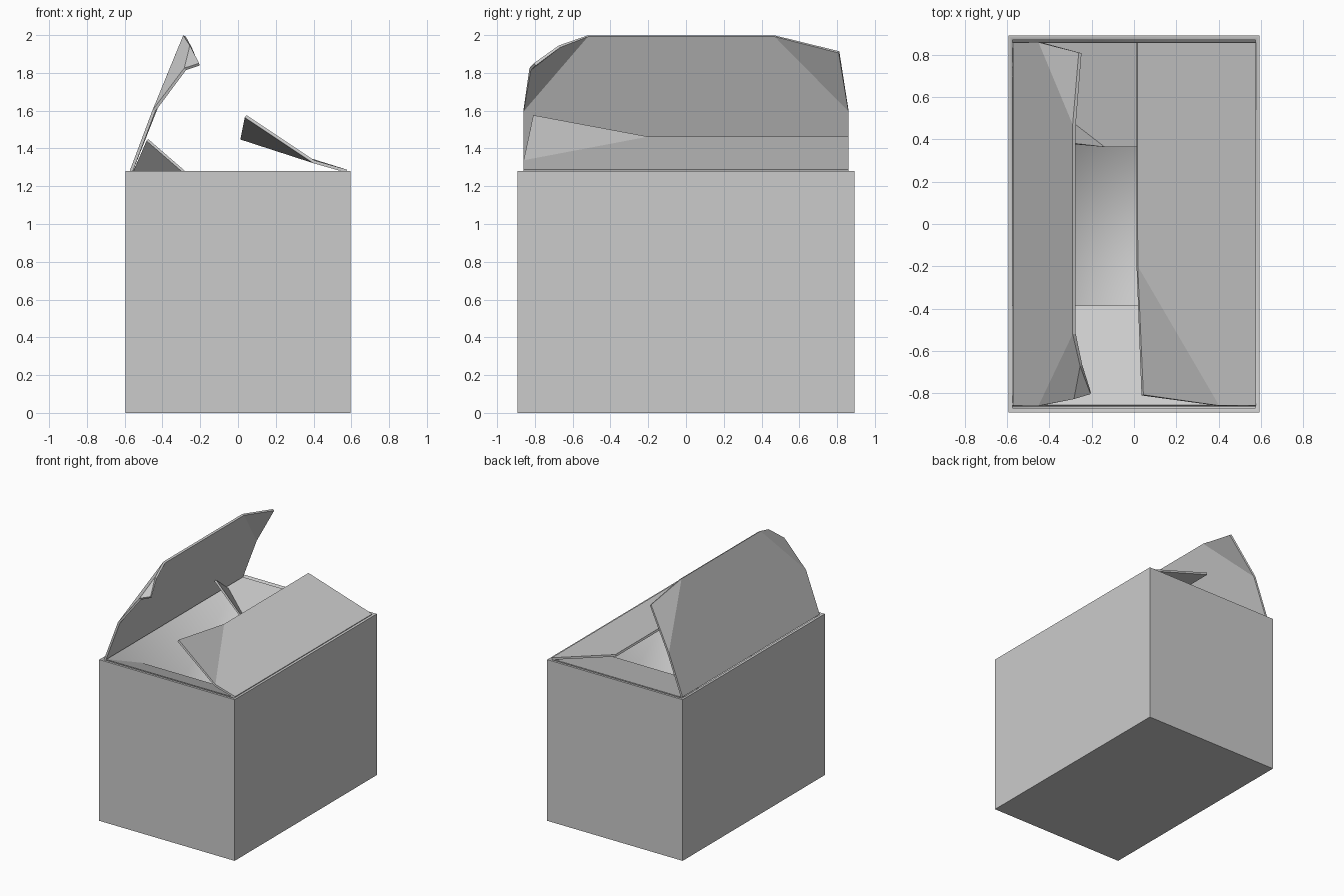
import bpy
import bmesh

if "Cube" in bpy.data.objects:
    bpy.data.objects.remove(bpy.data.objects["Cube"], do_unlink=True)

GREY = (0.6, 0.6, 0.6, 1)
card = bpy.data.materials.new("grey_card")
card.use_nodes = True
card.diffuse_color = GREY
card.node_tree.nodes["Principled BSDF"].inputs["Base Color"].default_value = GREY

HX, HY, RIM, WALL = 0.595, 0.892, 1.28, 0.02
IX, IY = HX - WALL, 0.86


def add_object(name, bm):
    mesh = bpy.data.meshes.new(name)
    bm.to_mesh(mesh)
    bm.free()
    mesh.materials.append(card)
    obj = bpy.data.objects.new(name, mesh)
    bpy.context.collection.objects.link(obj)
    return obj


def ring(bm, x, y, z):
    return [bm.verts.new((sx * x, sy * y, z))
            for sx, sy in ((-1, -1), (1, -1), (1, 1), (-1, 1))]


def carton():
    """Open box: flat outside, softly shaded inside."""
    bm = bmesh.new()
    loops = [ring(bm, HX, HY, 0), ring(bm, HX, HY, RIM),
             ring(bm, HX - WALL, HY - WALL, RIM), ring(bm, HX - WALL, HY - WALL, WALL)]
    bm.faces.new(loops[0][::-1])
    for n, (low, high) in enumerate(zip(loops, loops[1:])):
        for i in range(4):
            j = (i + 1) % 4
            f = bm.faces.new((low[i], low[j], high[j], high[i]))
            f.smooth = n > 0
    bm.faces.new(loops[3]).smooth = True
    for loop in loops[:2]:
        for i in range(4):
            bm.edges.get((loop[i], loop[(i + 1) % 4])).smooth = False
    return add_object("carton", bm)


def flap(name, points, faces, thickness=0.016):
    """Creased sheet of card."""
    bm = bmesh.new()
    verts = [bm.verts.new(p) for p in points]
    for f in faces:
        bm.faces.new([verts[i] for i in f])
    bmesh.ops.recalc_face_normals(bm, faces=bm.faces)
    obj = add_object(name, bm)
    solid = obj.modifiers.new("thickness", "SOLIDIFY")
    solid.thickness = thickness
    solid.offset = 0
    return obj


carton()

# Tall flap with both upper corners creased
flap("left_side_flap",
     [(-IX + 0.01, -IY, RIM), (-IX + 0.01, IY, RIM),
      (-0.445, IY, 1.6), (-0.283, 0.47, 1.995),
      (-0.283, -0.52, 1.995), (-0.445, -IY, 1.6),
      (-0.255, 0.81, 1.91),
      (-0.28, -0.825, 1.82), (-0.205, -0.8, 1.845), (-0.25, -0.67, 1.94)],
     [(0, 1, 2, 3, 4, 5), (2, 6, 3), (5, 4, 9, 7), (7, 9, 8)])

# Low flap with its front corner bent up
flap("right_side_flap",
     [(IX, -IY, RIM), (IX, IY, RIM), (0.015, IY, 1.455),
      (0.015, -0.2, 1.455), (0.4, -IY, 1.33), (0.04, -0.81, 1.57)],
     [(0, 1, 2, 3, 4), (4, 3, 5)])

# Front flap sagging into the box
flap("front_flap",
     [(-IX, -IY, RIM - 0.01), (IX, -IY, RIM - 0.01),
      (IX, -0.39, 1.06), (-IX, -0.39, 1.06)],
     [(0, 1, 2, 3)])

# Back flap sagging, with one corner turned up
flap("back_flap",
     [(-IX, IY, RIM - 0.01), (IX, IY, RIM - 0.01), (IX, 0.365, 1.15),
      (-0.14, 0.365, 1.15), (-IX, 0.7, 1.235), (-0.48, 0.4, 1.445)],
     [(0, 1, 2, 3, 4), (4, 3, 5)])
